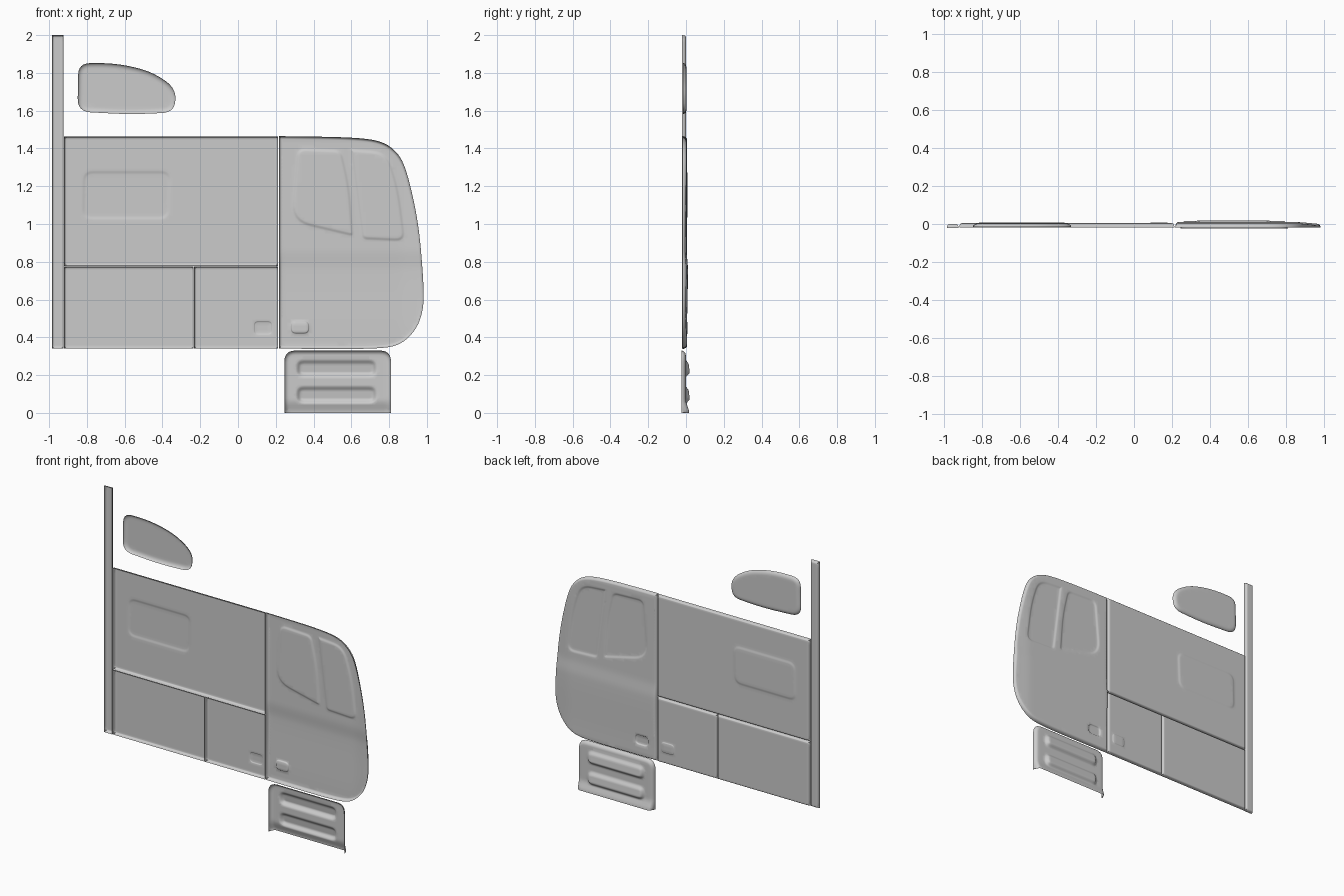
import bpy, math
from mathutils import Vector
from mathutils.geometry import delaunay_2d_cdt

if "Cube" in bpy.data.objects:
    bpy.data.objects.remove(bpy.data.objects["Cube"])


def smooth(a, b, v):
    t = max(0.0, min(1.0, (v - a) / (b - a)))
    return t * t * (3 - 2 * t)


def rounded(pts, r, n=6):
    """Polygon (x, z) with softened corners, counter-clockwise; r is one radius or one per corner."""
    pts = [Vector(p) for p in pts]
    if sum(a.cross(b) for a, b in zip(pts, pts[1:] + pts[:1])) < 0:
        pts.reverse()
        if not isinstance(r, (int, float)):
            r = r[::-1]
    out = []
    for i, p in enumerate(pts):
        rad = r if isinstance(r, (int, float)) else r[i]
        if rad == 0:
            out.append(p)
            continue
        a, b = pts[i - 1] - p, pts[(i + 1) % len(pts)] - p
        ra = min(rad, a.length * 0.48)
        rb = min(rad, b.length * 0.48)
        a, b = p + a.normalized() * ra, p + b.normalized() * rb
        for k in range(n + 1):
            t = k / n
            out.append(a * (1 - t) ** 2 + p * 2 * t * (1 - t) + b * t * t)
    return out


def box(x0, x1, z0, z1):
    return [(x0, z0), (x1, z0), (x1, z1), (x0, z1)]


def resample(loop, step):
    out = []
    for a, b in zip(loop, loop[1:] + loop[:1]):
        n = max(1, math.ceil((b - a).length / step))
        out += [a.lerp(b, k / n) for k in range(n)]
    return out


def inset(loop, d):
    out = []
    for i, p in enumerate(loop):
        u = (p - loop[i - 1]).normalized()
        v = (loop[(i + 1) % len(loop)] - p).normalized()
        n1, n2 = Vector((-u.y, u.x)), Vector((-v.y, v.x))
        out.append(p + (n1 + n2) * (d / max(0.4, 1 + n1.dot(n2))))
    return out


def dist(p, loop, skip_floor=False):
    """Signed distance to the loop, positive inside."""
    best, inside, x, z = 1e9, False, p[0], p[1]
    for i in range(len(loop)):
        ax, az = loop[i - 1]
        bx, bz = loop[i]
        if (az > z) != (bz > z) and x < (bx - ax) * (z - az) / (bz - az) + ax:
            inside = not inside
        if skip_floor and az < 1e-6 and bz < 1e-6:
            continue
        dx, dz = bx - ax, bz - az
        t = ((x - ax) * dx + (z - az) * dz) / max(dx * dx + dz * dz, 1e-12)
        t = max(0.0, min(1.0, t))
        best = min(best, (x - ax - t * dx) ** 2 + (z - az - t * dz) ** 2)
    d = math.sqrt(best)
    return d if inside else -d


def panel(name, outline, low, top, rim, features=(), grid=0.02, open_floor=False):
    """Pressed sheet: rim turned back to y=low, face at y=top(x, z), features = (loop, depth, width)."""
    edge = resample(outline, 0.02)
    pts = list(edge)
    for k in range(1, 7):
        pts += inset(edge, rim * (1 - math.cos(k * math.pi / 12)))
    for loop, depth, w in features:
        f = resample(loop, 0.015)
        for k in range(5):
            pts += inset(f, w * k / 4)
    xs, zs = [p.x for p in outline], [p.y for p in outline]
    nx = max(2, round((max(xs) - min(xs)) / grid))
    nz = max(2, round((max(zs) - min(zs)) / grid))
    for i in range(1, nx):
        for j in range(1, nz):
            p = Vector((min(xs) + (max(xs) - min(xs)) * i / nx, min(zs) + (max(zs) - min(zs)) * j / nz))
            if dist(p, outline) < rim + 0.004:
                continue
            if any(-0.004 < dist(p, l) < w + 0.004 for l, _, w in features):
                continue
            pts.append(p)
    res = delaunay_2d_cdt(pts, [], [list(range(len(edge)))], 1, 1e-5)
    verts = []
    for p in res[0]:
        t = max(0.0, min(1.0, dist(p, outline, open_floor) / rim))
        y = top(p.x, p.y)
        for loop, depth, w in features:
            s = smooth(0, w, dist(p, loop))
            y += s * (depth(p.x, p.y) if callable(depth) else depth)
        verts.append((p.x, low + (y - low) * math.sqrt(max(0.0, 1 - (1 - t) ** 2)), p.y))
    me = bpy.data.meshes.new(name)
    me.from_pydata(verts, [], [tuple(reversed(f)) for f in res[2]])
    ob = bpy.data.objects.new(name, me)
    bpy.context.collection.objects.link(ob)
    bpy.ops.object.select_all(action='DESELECT')
    ob.select_set(True)
    bpy.context.view_layer.objects.active = ob
    bpy.ops.object.shade_smooth_by_angle(angle=math.radians(50))
    return ob


def flat(y):
    return lambda x, z: y


# Tall rear post
panel("rear_post", rounded(box(-0.985, -0.924, 0.34, 2.0), 0), -0.021, flat(0.0), 0.012)

# Body side: upper panel with raised window, two lower panels
body_window = rounded([(-0.83, 1.02), (-0.36, 1.02), (-0.35, 1.285), (-0.825, 1.285)], 0.06)
panel("upper_side_panel", rounded(box(-0.92, 0.213, 0.778, 1.462), 0), -0.019, flat(0.004), 0.01,
      [(body_window, 0.004, 0.022)])
panel("lower_rear_panel", rounded(box(-0.92, -0.235, 0.34, 0.774), 0), -0.019, flat(0.004), 0.01)
body_handle = rounded(box(0.083, 0.182, 0.413, 0.487), 0.025)
panel("lower_front_panel", rounded(box(-0.232, 0.213, 0.34, 0.774), 0), -0.019, flat(0.004), 0.01,
      [(body_handle, 0.004, 0.008)])

# Cab side with waistline bulge, recessed windows and door handle
cab = rounded([(0.217, 0.34), (0.76, 0.338), (0.87, 0.365), (0.95, 0.45), (0.984, 0.56), (0.982, 0.70),
               (0.957, 1.0), (0.90, 1.26), (0.855, 1.37), (0.765, 1.44), (0.60, 1.46), (0.217, 1.465)],
              [0] + [0.2] * 10 + [0])
front_window = rounded([(0.655, 0.915), (0.89, 0.905), (0.855, 1.19), (0.79, 1.385), (0.593, 1.40)],
                       [0.03, 0.06, 0.12, 0.08, 0.015])
rear_window = rounded([(0.615, 0.93), (0.595, 1.20), (0.55, 1.395), (0.31, 1.405), (0.275, 1.01)],
                      [0.03, 0.1, 0.04, 0.05, 0.11])
cab_handle = rounded(box(0.278, 0.378, 0.418, 0.488), 0.03)


def cab_face(x, z):
    bulge = 0.007 * smooth(0.87, 0.76, z) * (0.3 + 0.7 * smooth(0.40, 0.74, z)) if z < 0.87 else 0.0
    return 0.003 + bulge - 0.010 * smooth(0.85, 1.0, x)


def smooth_down(a, b, z):
    return 1 - smooth(b, a, z)


def cab_surface(x, z):
    bulge = 0.007 * smooth_down(0.87, 0.76, z) * (0.3 + 0.7 * smooth(0.40, 0.74, z))
    return 0.003 + bulge - 0.010 * smooth(0.85, 1.0, x)


panel("cab_side", cab, -0.019, cab_surface, 0.016,
      [(front_window, -0.006, 0.02), (rear_window, -0.006, 0.02), (cab_handle, -0.007, 0.008)])

# Cab step: two louvres that deepen downward, flared open bottom
step = rounded(box(0.245, 0.81, 0.0, 0.33), [0, 0, 0.06, 0.06])


def louvre(z0):
    loop = rounded(box(0.305, 0.738, z0, z0 + 0.098), 0.045)
    return (loop, lambda x, z: 0.024 - 0.012 * (z - z0) / 0.098, 0.028)


panel("cab_step", step, -0.025, lambda x, z: -0.001 + 0.018 * smooth_down(0.07, 0.0, z), 0.025,
      [louvre(0.047), louvre(0.187)], 0.014, True)

# Loose window panel beside the post
glass = rounded([(-0.85, 1.595), (-0.57, 1.58), (-0.345, 1.59), (-0.325, 1.68), (-0.36, 1.745), (-0.47, 1.81),
                 (-0.60, 1.842), (-0.71, 1.853), (-0.845, 1.85)],
                [0.07, 0.1, 0.06, 0.06, 0.08, 0.1, 0.1, 0.1, 0.06])
panel("loose_window", glass, -0.015, flat(0.003), 0.028)
